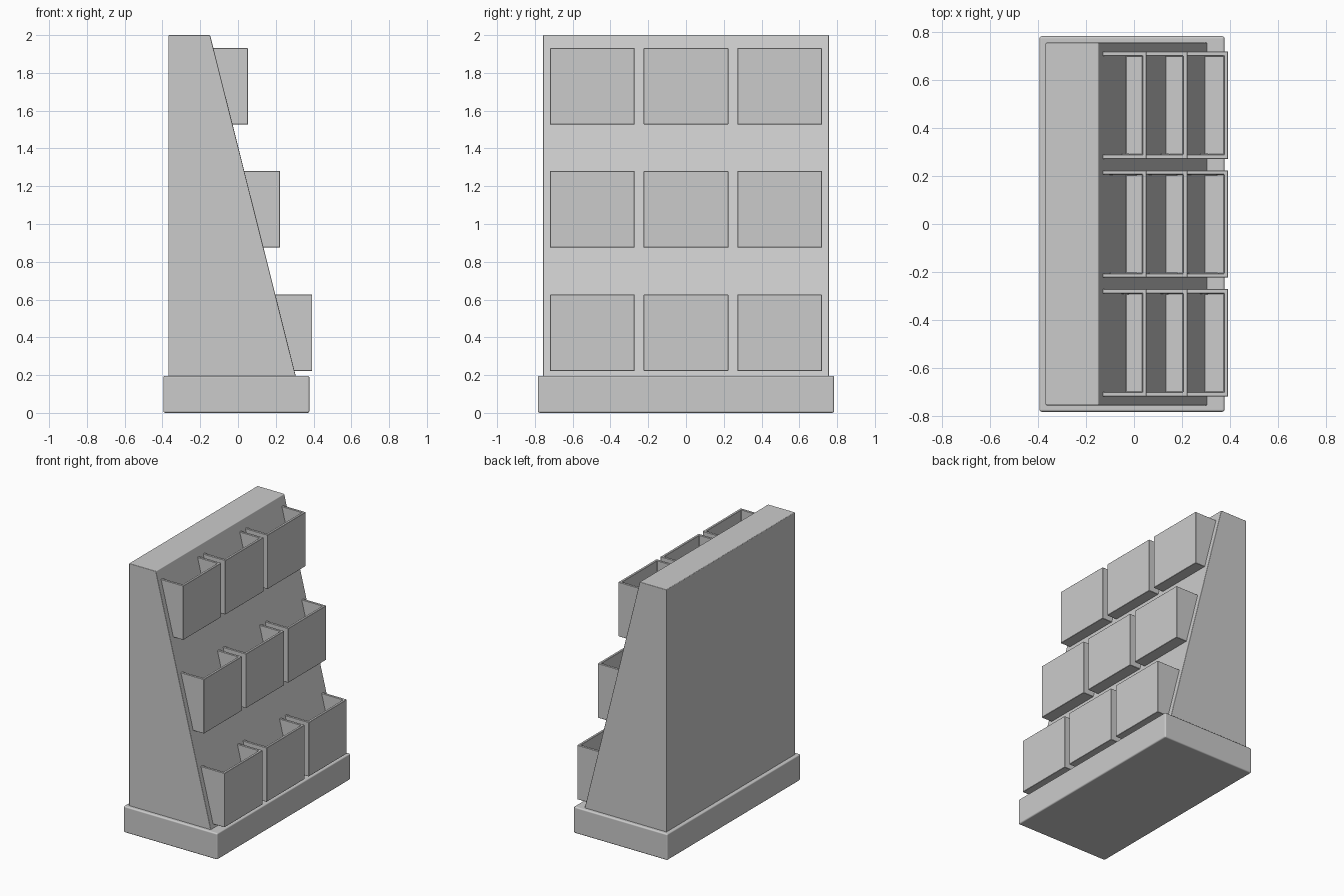
import bpy
import math

if "Cube" in bpy.data.objects:
    bpy.data.objects.remove(bpy.data.objects["Cube"])


def slant_x(z):
    """x of the sloping display face at height z."""
    return 0.306 - (z - 0.195) * 0.4535 / 1.805


def make_object(name, verts, faces):
    mesh = bpy.data.meshes.new(name)
    mesh.from_pydata(verts, [], faces)
    obj = bpy.data.objects.new(name, mesh)
    bpy.context.collection.objects.link(obj)
    return obj


def prism(name, profile, half_y, bevel):
    """Extrude an xz profile along y and soften its edges."""
    n = len(profile)
    verts = [(x, y, z) for y in (-half_y, half_y) for x, z in profile]
    faces = [tuple(range(n)), tuple(reversed(range(n, 2 * n)))]
    faces += [(i, i + n, (i + 1) % n + n, (i + 1) % n) for i in range(n)]
    obj = make_object(name, verts, faces)
    mod = obj.modifiers.new("soft_edges", "BEVEL")
    mod.width = bevel
    mod.segments = 3
    mod.harden_normals = True
    bpy.context.view_layer.objects.active = obj
    obj.select_set(True)
    bpy.ops.object.shade_smooth_by_angle(angle=math.radians(35))
    obj.select_set(False)
    return obj


def pocket(name, y, z0, z1, front_x):
    """Open bin: floor, front and two sides, with its back against the slope."""
    verts = []
    for yy in (y - 0.224, y + 0.224):
        verts += [(slant_x(z0) - 0.004, yy, z0), (front_x, yy, z0),
                  (front_x, yy, z1), (slant_x(z1) - 0.004, yy, z1)]
    faces = [(0, 1, 2, 3), (7, 6, 5, 4), (1, 5, 6, 2), (0, 4, 5, 1)]
    obj = make_object(name, verts, faces)
    mod = obj.modifiers.new("wall_thickness", "SOLIDIFY")
    mod.thickness = 0.018
    mod.offset = -1
    mod.use_even_offset = True
    edge = obj.modifiers.new("soft_edges", "BEVEL")
    edge.width = 0.002
    edge.segments = 1
    return obj


# Plinth
prism("base", [(-0.395, 0), (0.378, 0), (0.378, 0.196), (-0.395, 0.196)],
      0.784, 0.01)

# Wedge-shaped display body
prism("display_body", [(-0.369, 0.18), (slant_x(0.18), 0.18),
                       (slant_x(2.0), 2.0), (-0.369, 2.0)], 0.757, 0.005)

# Three rows of three pockets
rows = [("lower", 0.222, 0.626, 0.393),
        ("middle", 0.875, 1.280, 0.223),
        ("upper", 1.527, 1.931, 0.053)]
for row, z0, z1, front_x in rows:
    for i in range(3):
        pocket(f"{row}_pocket_{i + 1}", (i - 1) * 0.496, z0, z1, front_x)
